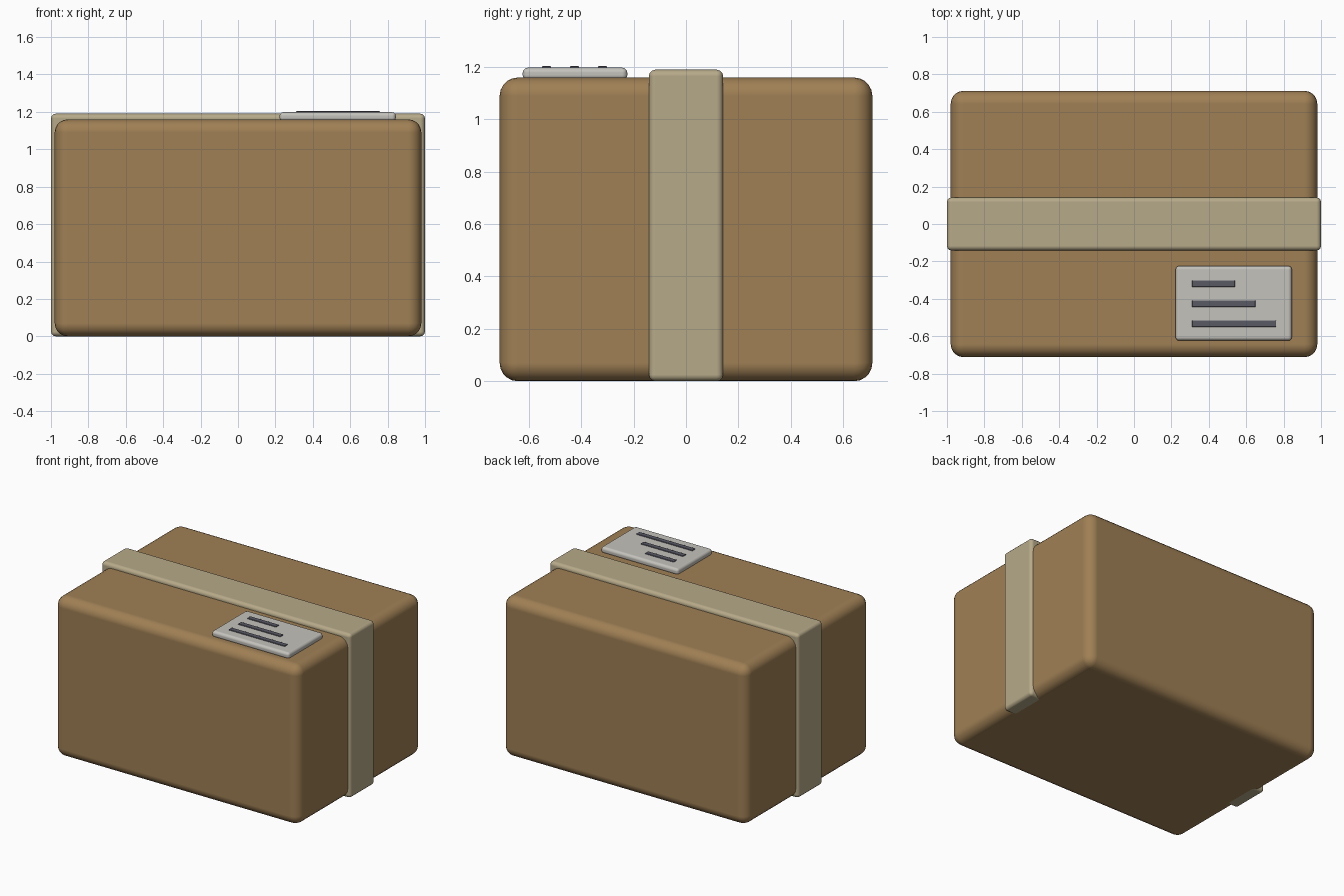
import bpy

if "Cube" in bpy.data.objects:
    bpy.data.objects.remove(bpy.data.objects["Cube"])


def material(name, rgb):
    m = bpy.data.materials.new(name)
    m.diffuse_color = (*rgb, 1)
    m.use_nodes = True
    m.node_tree.nodes["Principled BSDF"].inputs["Base Color"].default_value = m.diffuse_color
    return m


def block(name, lo, hi, bevel, segments, mat):
    """Rounded box between two opposite corners, with flat-shaded main faces."""
    bpy.ops.mesh.primitive_cube_add(size=1, location=[(a + b) / 2 for a, b in zip(lo, hi)])
    ob = bpy.context.object
    ob.name = name
    ob.scale = [b - a for a, b in zip(lo, hi)]
    bpy.ops.object.transform_apply(location=False, rotation=False, scale=True)
    ob.data.materials.append(mat)
    bpy.ops.object.shade_smooth()
    mod = ob.modifiers.new("Bevel", 'BEVEL')
    mod.width = bevel
    mod.segments = segments
    mod.harden_normals = True
    bpy.ops.object.modifier_apply(modifier=mod.name)
    return ob


cardboard = material("cardboard", (0.35, 0.215, 0.09))
tape = material("tape", (0.47, 0.40, 0.25))
paper = material("paper", (0.55, 0.54, 0.50))
ink = material("ink", (0.10, 0.10, 0.13))

# Carton and the tape band wrapped around it
block("carton", (-0.98, -0.712, 0), (0.98, 0.712, 1.16), 0.07, 5, cardboard)
block("tape_band", (-1.0, -0.142, 0), (1.0, 0.142, 1.19), 0.025, 3, tape)

# Shipping label with three printed bars
block("label", (0.222, -0.624, 1.15), (0.844, -0.224, 1.198), 0.02, 3, paper)
for i, right in enumerate((0.76, 0.65, 0.54)):
    y = -0.533 + i * 0.107
    block(f"label_bar_{i + 1}", (0.31, y - 0.018, 1.18), (right, y + 0.018, 1.204), 0.004, 2, ink)
